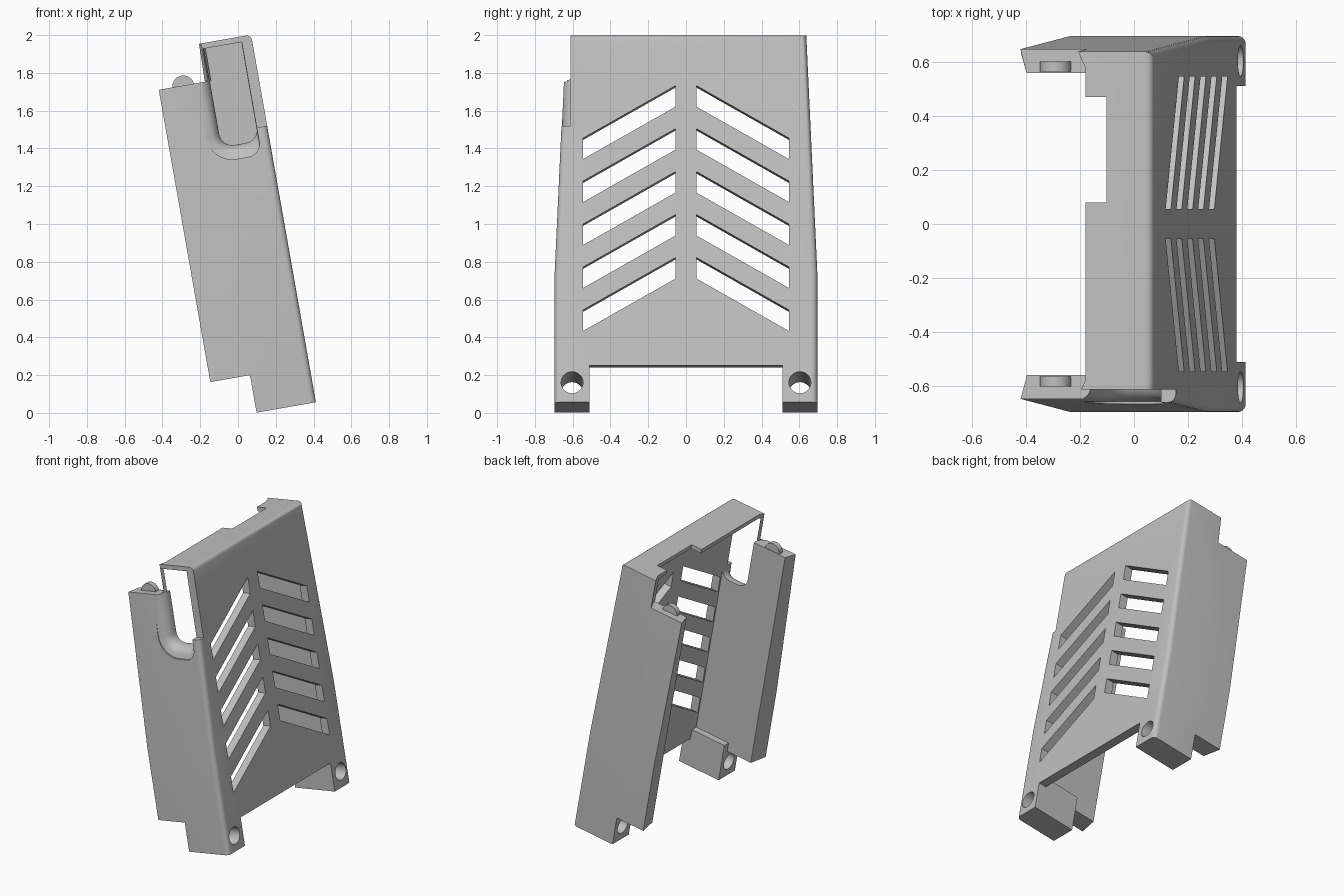
import bpy, bmesh, math

if "Cube" in bpy.data.objects:
    bpy.data.objects.remove(bpy.data.objects["Cube"], do_unlink=True)

TILT = math.radians(-10)
TOP, BOTTOM, KINK = 1.96, -0.016, 0.69
FACE, BACK = 0.416, -0.116          # outer panel face and rear edge of the walls
INNER = 0.558                       # inner face of the side walls

mat = bpy.data.materials.new("light grey plastic")
mat.use_nodes = True
grey = (0.53, 0.53, 0.53, 1)
mat.diffuse_color = grey
mat.node_tree.nodes["Principled BSDF"].inputs["Base Color"].default_value = grey


def loft(name, rings, bevel_rule=None):
    """Closed solid through a list of equal-length rings."""
    bm = bmesh.new()
    loops = [[bm.verts.new(p) for p in ring] for ring in rings]
    n = len(loops[0])
    for a, b in zip(loops, loops[1:]):
        for i in range(n):
            j = (i + 1) % n
            bm.faces.new((a[i], a[j], b[j], b[i]))
    bm.faces.new(loops[0])
    bm.faces.new(loops[-1])
    bmesh.ops.recalc_face_normals(bm, faces=bm.faces)
    if bevel_rule:
        edges = [e for e in bm.edges if bevel_rule(*[v.co for v in e.verts])]
        bmesh.ops.bevel(bm, geom=edges, offset=0.03, segments=5,
                        profile=0.5, affect='EDGES')
    mesh = bpy.data.meshes.new(name)
    bm.to_mesh(mesh)
    bm.free()
    mesh.materials.append(mat)
    ob = bpy.data.objects.new(name, mesh)
    bpy.context.collection.objects.link(ob)
    return ob


def box(name, x, y, z):
    return loft(name, [[(x[0], y[0], h), (x[1], y[0], h),
                        (x[1], y[1], h), (x[0], y[1], h)] for h in z])


def cylinder(name, radius, ends, place, n=40):
    """place(a, b, t) maps circle coordinates and axis position to a point."""
    angles = [2 * math.pi * i / n for i in range(n)]
    return loft(name, [[place(radius * math.cos(a), radius * math.sin(a), t)
                        for a in angles] for t in ends])


def activate(ob):
    bpy.ops.object.select_all(action='DESELECT')
    ob.select_set(True)
    bpy.context.view_layer.objects.active = ob


def cut(target, cutter):
    cutter.hide_render = True
    mod = target.modifiers.new("cut", 'BOOLEAN')
    mod.operation, mod.solver, mod.object = 'DIFFERENCE', 'EXACT', cutter
    activate(target)
    bpy.ops.object.modifier_apply(modifier=mod.name)
    bpy.data.objects.remove(cutter, do_unlink=True)


# Outer body: tapers above the kink, with rounded panel edges
def body_ring(half, h):
    return [(BACK, -half, h), (FACE, -half, h), (FACE, half, h), (BACK, half, h),
            (BACK + 0.025, INNER - 0.01, h), (BACK + 0.025, 0.01 - INNER, h)]


def rounded(a, b):
    return min(a.x, b.x) > 0.4 and (a.y * b.y > 0 or min(a.z, b.z) > 1.9)


body = loft("cover_shell", [body_ring(0.695, BOTTOM), body_ring(0.695, KINK),
                            body_ring(0.637, TOP)], rounded)

# Hollow interior, bottom opening and leg steps
cut(body, box("cavity", (-1, 0.358), (-INNER, INNER), (0.25, TOP - 0.03)))
cut(body, box("leg_gap", (-1, 0.358), (-0.51, 0.51), (-1, 0.3)))
cut(body, box("bottom_opening", (0, 1), (-0.51, 0.51), (-1, 0.182)))
cut(body, box("rear_cavity", (-1, 0.097), (-INNER, INNER), (-1, 0.3)))
cut(body, box("leg_step", (-1, 0.097), (-1, 1), (-1, 0.186)))

# Upper rear cutaway above the walls, and the notch in the top plate
cut(body, loft("upper_cutaway", [
    [(-1, -1, h), (0.13, -1, h), (0.13, -0.65, h), (0.164, -0.575, h),
     (0.164, 0.575, h), (0.13, 0.65, h), (0.13, 1, h), (-1, 1, h)]
    for h in (1.757, 2.2)]))
cut(body, box("top_notch", (-1, 0.243), (0.08, 0.47), (1.8, 2.2)))

# Cable notch in the front wall, with a flared rim
FLARE = 0.075


def notch_ring(y, d):
    left, right, low, r = 0.158 - d, 0.36, 1.40 - d, 0.07
    pts = [(right, y, TOP - 0.03), (left, y, TOP - 0.03)]
    for cx, rad, start in ((left + r + d, r + d, 180), (right - r, r, 270)):
        for i in range(9):
            a = math.radians(start + i * 90 / 8)
            pts.append((cx + rad * math.cos(a), y, low + rad + rad * math.sin(a)))
    return pts


rings = [notch_ring(-0.8, FLARE)]
for i in range(9):
    t = FLARE * i / 8
    rings.append(notch_ring(-0.655 + t,
                            FLARE - math.sqrt(FLARE ** 2 - (FLARE - t) ** 2)))
rings.append(notch_ring(-0.45, 0))
cut(body, loft("cable_notch", rings))
cut(body, box("panel_edge_trim", (0.3, 1), (-1, -0.612), (1.47, 2.2)))
cut(body, box("plate_edge_trim", (-1, 1), (-1, -0.612), (1.765, 2.2)))

# Slanted vent slots, mirrored in five rows
for side in (-1, 1):
    for row in range(5):
        high = 1.686 - row * 0.231
        low = high - 0.282
        cut(body, loft("vent_slot", [
            [(x, side * 0.055, high), (x, side * 0.545, low),
             (x, side * 0.545, low - 0.113), (x, side * 0.055, high - 0.113)]
            for x in (0.2, 0.6)]))

# Screw holes through the legs
for side in (-1, 1):
    cut(body, cylinder("screw_hole", 0.058, (-0.5, 0.7),
                       lambda a, b, t: (t, side * 0.603 + a, 0.09 + b)))

# Round snap tabs on top of the walls
parts = [body]
for label, side in (("front", -1), ("back", 1)):
    parts.append(cylinder(label + "_snap_tab", 0.058, (0.563, 0.6),
                          lambda a, b, t: (0.015 + a, side * t, 1.752 + b)))

# Shade, then lean the whole cover back
for ob in parts:
    activate(ob)
    bpy.ops.object.shade_smooth_by_angle(angle=math.radians(30))
    ob.rotation_euler = (0, TILT, 0)
